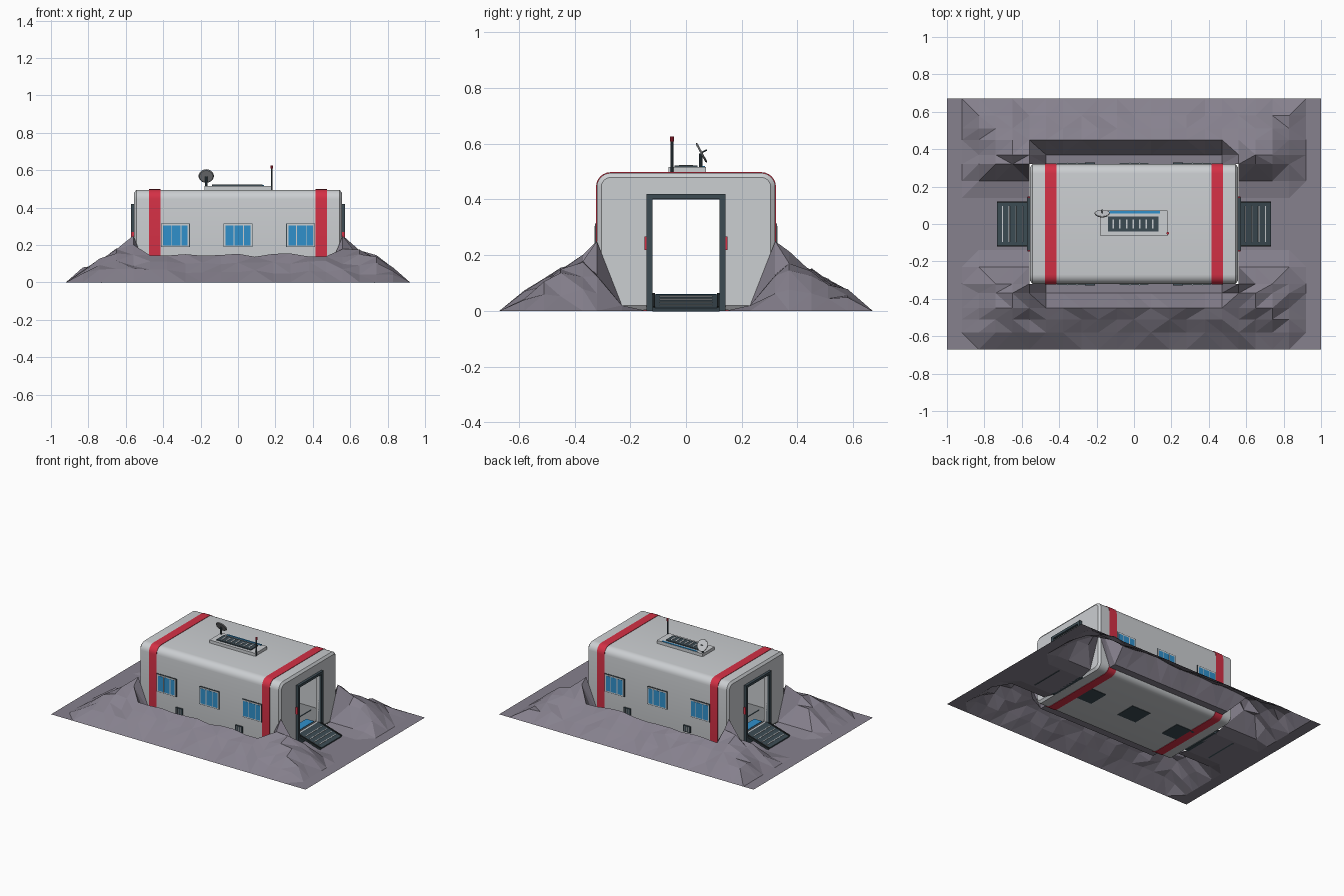
import bpy, bmesh, math, random
from mathutils import Matrix, Vector

random.seed(4)
if "Cube" in bpy.data.objects:
    bpy.data.objects.remove(bpy.data.objects["Cube"])


def material(name, rgb):
    m = bpy.data.materials.new(name)
    m.use_nodes = True
    m.diffuse_color = (*rgb, 1)
    m.node_tree.nodes["Principled BSDF"].inputs["Base Color"].default_value = (*rgb, 1)
    return m


WHITE = material("pale grey panel", (0.6, 0.62, 0.64))
RED = material("signal red", (0.66, 0.03, 0.06))
BLUE = material("window blue", (0.03, 0.28, 0.6))
SLATE = material("dark slate", (0.045, 0.07, 0.085))
BLACK = material("near black", (0.015, 0.02, 0.022))
GREY = material("mid grey metal", (0.24, 0.25, 0.26))
ROCK = material("purple grey rock", (0.24, 0.22, 0.27))


def finish(bm, name, *mats):
    bmesh.ops.recalc_face_normals(bm, faces=bm.faces)
    mesh = bpy.data.meshes.new(name)
    bm.to_mesh(mesh)
    bm.free()
    for m in mats:
        mesh.materials.append(m)
    ob = bpy.data.objects.new(name, mesh)
    bpy.context.collection.objects.link(ob)
    return ob


def smooth(ob):
    bpy.ops.object.select_all(action='DESELECT')
    ob.select_set(True)
    bpy.context.view_layer.objects.active = ob
    bpy.ops.object.shade_smooth_by_angle(angle=math.radians(30))


def box(name, mat, centre, size, tilt=0.0):
    bm = bmesh.new()
    m = Matrix.Translation(centre) @ Matrix.Rotation(tilt, 4, 'Y') @ Matrix.Diagonal((*size, 1))
    bmesh.ops.create_cube(bm, size=1, matrix=m)
    return finish(bm, name, mat)


def rod(name, mat, a, b, r1, r2=None, sides=10):
    a, b = Vector(a), Vector(b)
    turn = (b - a).to_track_quat('Z', 'Y').to_matrix().to_4x4()
    bm = bmesh.new()
    bmesh.ops.create_cone(bm, cap_ends=True, segments=sides, radius1=r1,
                          radius2=r1 if r2 is None else r2, depth=(b - a).length,
                          matrix=Matrix.Translation((a + b) / 2) @ turn)
    ob = finish(bm, name, mat)
    smooth(ob)
    return ob


# Rocky ground: grid with two ridged mounds and a gap for the building
half_x = [0.09, 0.19, 0.28, 0.38, 0.47, 0.56, 0.65, 0.74, 0.83, 0.92, 1.0]
half_y = [0.14, 0.23, 0.32, 0.37, 0.45, 0.51, 0.58, 0.67]
xs = [-v for v in reversed(half_x)] + [0] + half_x
ys = [-v for v in reversed(half_y)] + [0] + half_y


def ground_height(x, y):
    ax, ay = abs(x), abs(y)
    if ay < 0.2 or ay > 0.66 or ax > 0.9:
        return 0
    if ax == 0.56 and ay == 0.32:
        return 0.25
    h = min(0.65 * (0.67 - ay), 0.7 * (0.92 - ax))
    if ax < 0.56:
        if ay < 0.4:
            return 0.03
        return h + random.uniform(-0.012, 0.012)
    if ay < 0.36:
        return min(h, 0.02 if ay < 0.3 else 0.13)
    return max(0, h + random.uniform(-0.02, 0.02))


bm = bmesh.new()
grid = [[bm.verts.new((x, y, ground_height(x, y))) for y in ys] for x in xs]
for i in range(len(xs) - 1):
    for j in range(len(ys) - 1):
        cx, cy = (xs[i] + xs[i + 1]) / 2, (ys[j] + ys[j + 1]) / 2
        if abs(cx) < 0.56 and abs(cy) < 0.32:
            continue
        a, b, c, d = grid[i][j], grid[i + 1][j], grid[i + 1][j + 1], grid[i][j + 1]
        if random.random() < 0.5:
            a, b, c, d = b, c, d, a
        bm.faces.new((a, b, c))
        bm.faces.new((a, c, d))
finish(bm, "rocky_ground", ROCK)

# Building shell: rounded section lofted along x, with raised red bands
def section(bm, x, off):
    ring = []
    r, hy, hz = 0.05 + off, 0.32 + off, 0.246 + off
    for k in range(4):
        sy, sz = ((1, 1), (-1, 1), (-1, -1), (1, -1))[k]
        for s in range(7):
            t = math.pi / 2 * (k + s / 6)
            ring.append(bm.verts.new((x, sy * (hy - r) + r * math.cos(t),
                                      0.249 + sz * (hz - r) + r * math.sin(t))))
    return ring


bm = bmesh.new()
band = [(0.415, 0), (0.415, 0.003), (0.475, 0.003), (0.475, 0), (0.543, 0), (0.555, -0.016)]
stations = [(-x, o) for x, o in reversed(band)] + band
rings = [section(bm, x, o) for x, o in stations]
for p, q in zip(rings, rings[1:]):
    for i in range(len(p)):
        k = (i + 1) % len(p)
        f = bm.faces.new((p[i], p[k], q[k], q[i]))
        f.material_index = int(0.41 < abs(f.calc_center_median().x) < 0.48)
bm.faces.new(rings[0])
bm.faces.new(rings[-1])
shell = finish(bm, "building_shell", WHITE, RED)
smooth(shell)

# Hollow interior and the two doorways
for name, centre, size in (("room_cutter", (0, 0, 0.26), (1.06, 0.59, 0.42)),
                           ("door_cutter", (0, 0, 0.2275), (1.4, 0.24, 0.345))):
    cutter = box(name, WHITE, centre, size)
    cutter.hide_render = True
    cutter.hide_viewport = True
    mod = shell.modifiers.new(name, 'BOOLEAN')
    mod.operation = 'DIFFERENCE'
    mod.solver = 'EXACT'
    mod.object = cutter

# Interior floor and seams
box("interior_floor", GREY, (0, 0, 0.052), (1.05, 0.58, 0.006))
for i in range(-4, 5):
    box("floor_seam", SLATE, (i * 0.1, 0, 0.056), (0.008, 0.5, 0.003))

for e in (-1, 1):
    # Door frames, lamps, thresholds and ramps at both ends
    for s in (-1, 1):
        box("door_post", SLATE, (e * 0.56, s * 0.131, 0.21), (0.026, 0.022, 0.42))
        box("door_lamp", RED, (e * 0.563, s * 0.144, 0.243), (0.014, 0.008, 0.05))
    box("door_header", SLATE, (e * 0.56, 0, 0.411), (0.026, 0.262, 0.018))
    box("door_sill", SLATE, (e * 0.56, 0, 0.029), (0.026, 0.24, 0.058))
    box("entry_mat", BLUE, (e * 0.49, 0, 0.058), (0.06, 0.22, 0.005))
    tilt = e * 0.29
    box("ramp", SLATE, (e * 0.65, 0, 0.028), (0.168, 0.24, 0.014), tilt)
    for i in range(4):
        d = -0.055 + i * 0.035
        box("ramp_tread", WHITE, (e * (0.652 + d), 0, 0.036 - d * 0.3), (0.005, 0.19, 0.003), tilt)
    for s in (-1, 1):
        box("ramp_edge", BLACK, (e * 0.65, s * 0.116, 0.034), (0.168, 0.01, 0.012), tilt)

# Windows and vents on both long sides
for s in (-1, 1):
    for x in (-0.335, 0, 0.335):
        box("window_outline", SLATE, (x, s * 0.321, 0.252), (0.156, 0.006, 0.128))
        box("window_frame", WHITE, (x, s * 0.322, 0.252), (0.148, 0.008, 0.12))
        box("window_glass", BLUE, (x, s * 0.3235, 0.251), (0.132, 0.007, 0.106))
        for m in (-0.022, 0.03):
            box("window_mullion", WHITE, (x + m, s * 0.324, 0.251), (0.005, 0.008, 0.106))
    for x in (-0.235, 0.235):
        box("wall_vent", SLATE, (x, s * 0.323, 0.095), (0.055, 0.01, 0.045))
        for i in (-1, 0, 1):
            box("vent_slot", GREY, (x + i * 0.015, s * 0.326, 0.095), (0.005, 0.007, 0.034))

# Underside hatches
for x in (-0.37, 0, 0.37):
    box("underside_hatch", SLATE, (x, 0, 0.003), (0.15, 0.15, 0.006))

# Roof unit with grille and light strip
box("roof_unit", WHITE, (0, 0.004, 0.504), (0.36, 0.134, 0.024))
box("roof_grille", SLATE, (-0.005, 0, 0.518), (0.27, 0.082, 0.008))
for i in range(7):
    box("grille_slot", WHITE, (-0.11 + i * 0.035, 0, 0.521), (0.008, 0.05, 0.006))
box("roof_light_strip", BLUE, (0.005, 0.063, 0.517), (0.27, 0.012, 0.006))

# Antenna mast and dish
rod("antenna_mast", SLATE, (0.18, -0.05, 0.495), (0.18, -0.05, 0.61), 0.005)
rod("antenna_tip", RED, (0.18, -0.05, 0.608), (0.18, -0.05, 0.626), 0.007)
rod("dish_post", SLATE, (-0.17, 0.053, 0.51), (-0.17, 0.053, 0.565), 0.006)
rod("dish", GREY, (-0.17, 0.052, 0.566), (-0.17, 0.057, 0.5687), 0.036, 0.041, 24)
rod("dish_face", WHITE, (-0.17, 0.057, 0.5687), (-0.17, 0.0585, 0.5695), 0.037, sides=24)
rod("dish_feed", SLATE, (-0.17, 0.057, 0.5687), (-0.17, 0.075, 0.578), 0.003)
